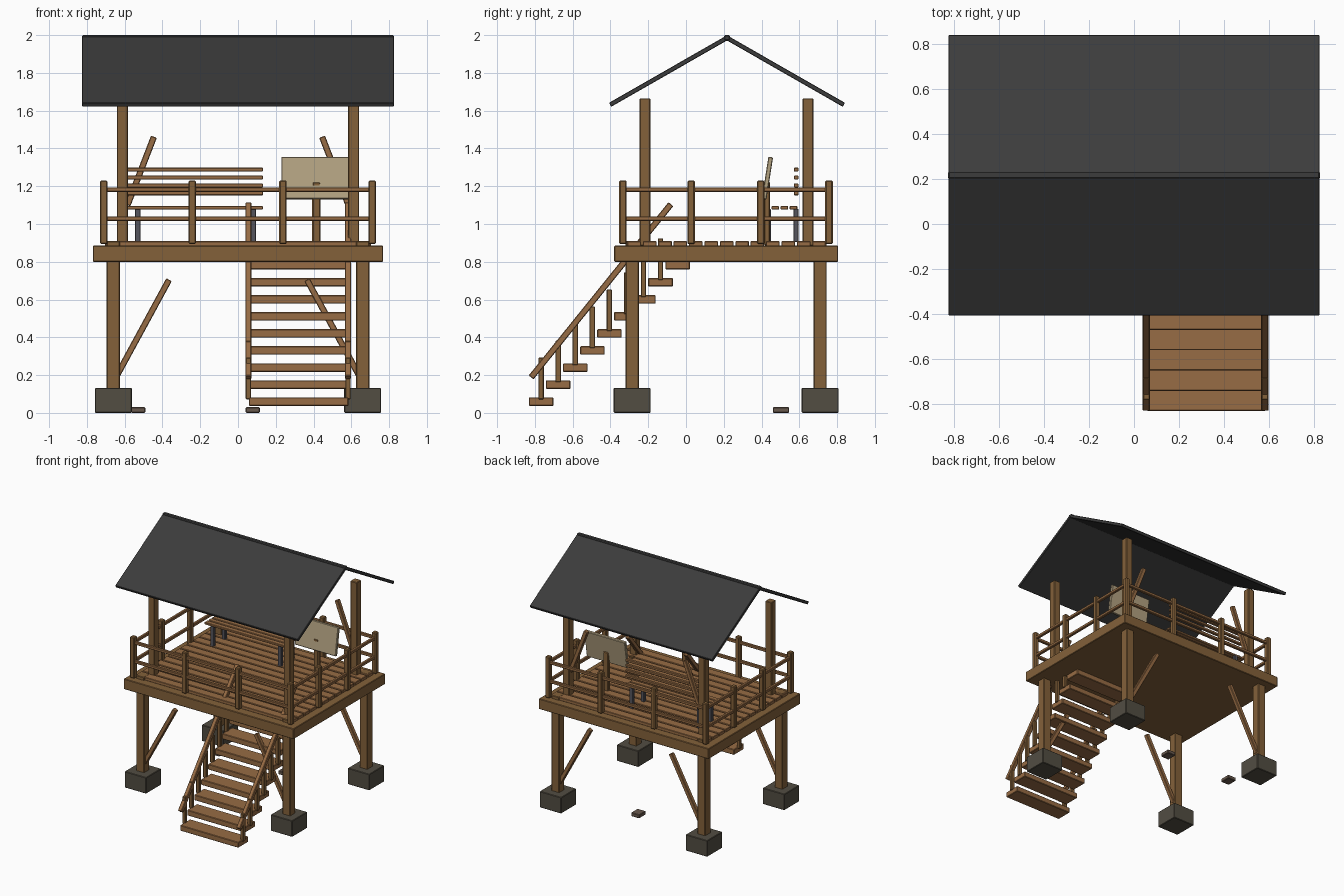
import bpy, math
from mathutils import Vector

if "Cube" in bpy.data.objects:
    bpy.data.objects.remove(bpy.data.objects["Cube"])


def mat(name, r, g, b):
    m = bpy.data.materials.new(name)
    m.diffuse_color = (r, g, b, 1)
    m.use_nodes = True
    m.node_tree.nodes["Principled BSDF"].inputs["Base Color"].default_value = m.diffuse_color
    return m


TIMBER = mat("timber", 0.23, 0.12, 0.042)
PLANK = mat("plank", 0.31, 0.15, 0.058)
CONCRETE = mat("concrete", 0.085, 0.075, 0.055)
ROOF = mat("roofing", 0.045, 0.045, 0.045)
BOARD = mat("board", 0.45, 0.36, 0.22)
METAL = mat("metal", 0.09, 0.09, 0.11)
STONE = mat("stone", 0.14, 0.1, 0.075)


def box(name, center, size, m, bevel=0.004, rot=(0, 0, 0)):
    bpy.ops.mesh.primitive_cube_add(size=1, location=center, rotation=rot)
    o = bpy.context.object
    o.name = name
    o.scale = size
    bpy.ops.object.transform_apply(location=False, rotation=False, scale=True)
    o.data.materials.append(m)
    if bevel:
        b = o.modifiers.new("bevel", "BEVEL")
        b.width = bevel
        b.segments = 1
    return o


def span(name, x, y, z, m, bevel=0.004):
    """Box given by its (low, high) limits on each axis."""
    c = [(a[0] + a[1]) / 2 for a in (x, y, z)]
    return box(name, c, [a[1] - a[0] for a in (x, y, z)], m, bevel)


def beam(name, a, b, w, m, bevel=0.004):
    """Square bar from point a to point b."""
    a, b = Vector(a), Vector(b)
    d = b - a
    if abs(d.y) < 1e-6:
        rot = (0, math.atan2(d.x, d.z), 0)
    else:
        rot = (-math.atan2(d.y, d.z), 0, 0)
    return box(name, (a + b) / 2, (w, w, d.length), m, bevel, rot)


# Footings, stilts and their braces
for s in (-1, 1):
    for y in (-0.285, 0.71):
        box("footing", (s * 0.66, y, 0.066), (0.195, 0.195, 0.132), CONCRETE)
        span("stilt", (s * 0.66 - 0.035, s * 0.66 + 0.035), (y - 0.035, y + 0.035),
             (0.12, 0.91), TIMBER)
        beam("stilt_brace", (s * 0.64, y, 0.2), (s * 0.365, y, 0.705), 0.033, PLANK)

# Platform and deck planks
span("platform", (-0.768, 0.768), (-0.38, 0.805), (0.8, 0.885), TIMBER)
n, y0, y1 = 13, -0.315, 0.745
pitch = (y1 - y0) / n
for i in range(n):
    y = y0 + (i + 0.5) * pitch
    box("deck_plank", (0, y, 0.896), (1.41, pitch - 0.01, 0.026), PLANK, 0.003)

# Roof posts and back braces
for s in (-1, 1):
    for y in (-0.217, 0.646):
        box("roof_post", (s * 0.612, y, 1.275), (0.058, 0.058, 0.78), TIMBER)
    beam("roof_brace", (s * 0.585, 0.646, 1.1), (s * 0.445, 0.646, 1.462), 0.033, PLANK)

# Gable roof
pitch_angle = math.atan2(0.352, 0.615)
for s in (-1, 1):
    run = math.hypot(0.352, 0.615) + 0.008
    box("roof_panel", (0, 0.217 + s * 0.308, 1.809), (1.65, run, 0.024), ROOF, 0.003,
        (-s * pitch_angle, 0, 0))
box("ridge_cap", (0, 0.217, 1.985), (1.654, 0.034, 0.03), ROOF, 0.006)

# Railing on all four sides
XS = (-0.71, -0.242, 0.238, 0.71)
YS = (-0.334, 0.027, 0.396, 0.757)
for i, x in enumerate(XS):
    for j, y in enumerate(YS):
        if i in (0, 3) or j in (0, 3):
            box("rail_post", (x, y, 1.062), (0.04, 0.04, 0.336), TIMBER, 0.006)
for z in (1.182, 1.028):
    for y in (YS[0], YS[3]):
        box("long_rail", (0, y, z), (1.42, 0.024, 0.024), PLANK)
    for x in (XS[0], XS[3]):
        box("side_rail", (x, 0.2115, z), (0.024, 1.09, 0.024), PLANK)

# Stairs with balusters and handrails
for i in range(9):
    span("stair_tread", (0.058, 0.585), (-0.832 + i * 0.0903, -0.702 + i * 0.0903),
         (0.037 + i * 0.0903, 0.082 + i * 0.0903), PLANK)
for x in (0.055, 0.582):
    for i in range(8):
        y = -0.767 + i * 0.0903
        box("baluster", (x, y, 0.182 + i * 0.0903), (0.028, 0.028, 0.22), TIMBER, 0.003)
    beam("handrail", (x, -0.82, 0.188), (x, -0.08, 1.105), 0.033, PLANK)

# Bench
for i in range(4):
    box("bench_seat_slat", (-0.228, 0.425 + i * 0.048, 1.086), (0.72, 0.04, 0.018), PLANK, 0.003)
    box("bench_back_slat", (-0.228, 0.583, 1.162 + i * 0.042), (0.72, 0.024, 0.02), PLANK, 0.003)
for x in (-0.53, 0.08):
    for y in (0.435, 0.582):
        box("bench_leg", (x, y, 0.993), (0.03, 0.028, 0.175), METAL, 0.003)

# Tilted sign board on a short post
box("sign_post", (0.415, 0.429, 1.055), (0.045, 0.034, 0.335), TIMBER, 0.006)
box("sign_board", (0.415, 0.431, 1.243), (0.37, 0.025, 0.226), BOARD, 0.004,
    (math.radians(-9), 0, 0))

# Loose ground stones
for x in (-0.528, 0.078):
    box("ground_stone", (x, 0.503, 0.015), (0.075, 0.085, 0.03), STONE)
